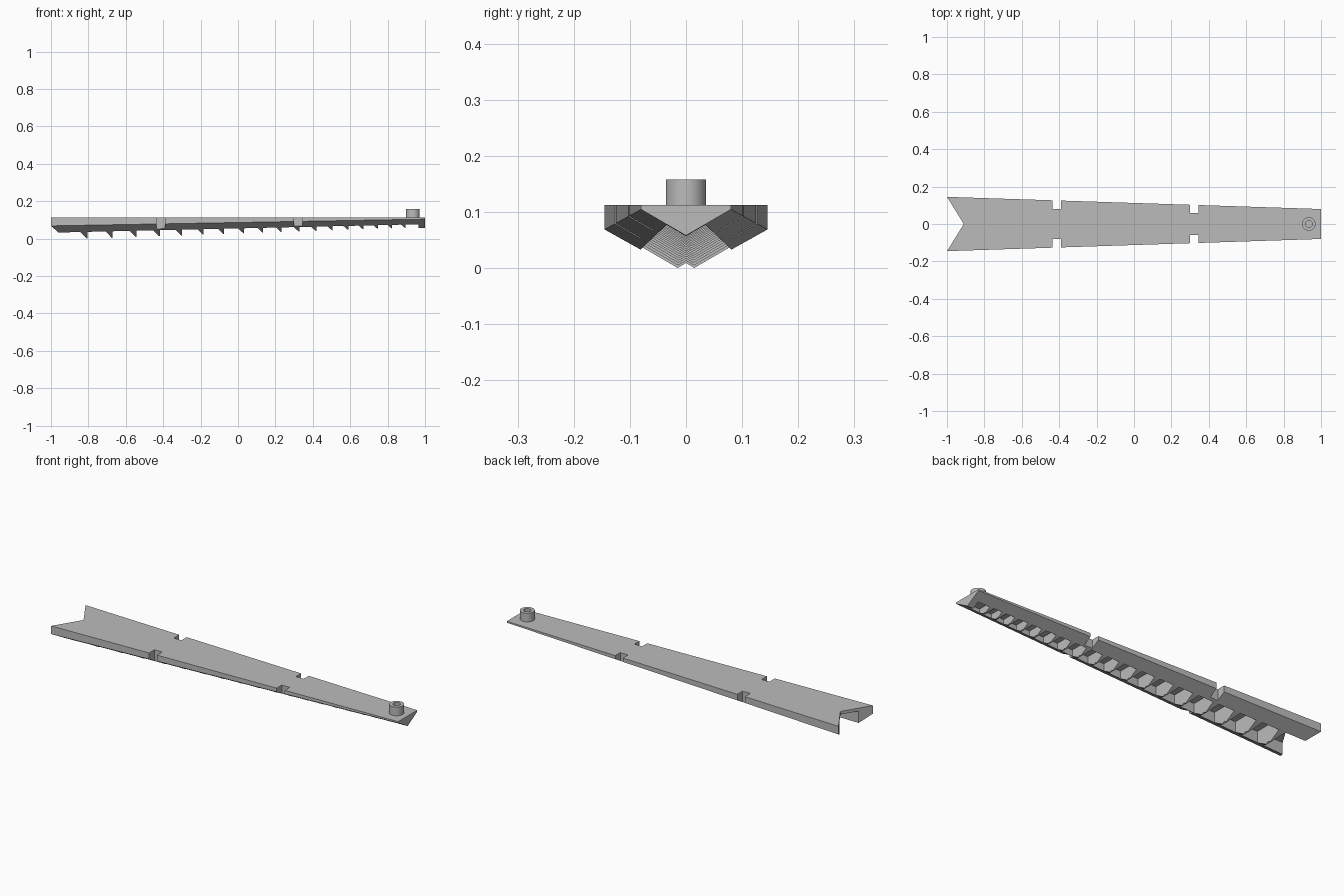
import bpy, bmesh, math

if "Cube" in bpy.data.objects:
    bpy.data.objects.remove(bpy.data.objects["Cube"])

GREY = (0.5, 0.5, 0.5, 1)
grey = bpy.data.materials.new("plain grey")
grey.use_nodes = True
grey.diffuse_color = GREY
grey.node_tree.nodes["Principled BSDF"].inputs["Base Color"].default_value = GREY

TOP, CEILING, SLOPE = 0.112, 0.096, 0.58


def taper(x, start, end):
    return start + (end - start) * (x + 1) / 2


def half_width(x):
    return taper(x, 0.145, 0.08)


def slot_width(x):
    return taper(x, 0.082, 0.034)


def keel(x, y):
    """Height of the V-shaped underside."""
    return taper(x, -0.0155, 0.058) + SLOPE * abs(y)


def loft(name, a, b):
    """Solid between two matching rings of points."""
    bm = bmesh.new()
    ra, rb = [bm.verts.new(p) for p in a], [bm.verts.new(p) for p in b]
    n = len(ra)
    bm.faces.new(ra)
    bm.faces.new(rb[::-1])
    for i in range(n):
        j = (i + 1) % n
        bm.faces.new((ra[i], rb[i], rb[j], ra[j]))
    bmesh.ops.recalc_face_normals(bm, faces=bm.faces)
    mesh = bpy.data.meshes.new(name)
    bm.to_mesh(mesh)
    bm.free()
    mesh.materials.append(grey)
    ob = bpy.data.objects.new(name, mesh)
    bpy.context.collection.objects.link(ob)
    return ob


def prism(name, outline, low, high):
    return loft(name, [(x, y, low) for x, y in outline],
                [(x, y, high) for x, y in outline])


def cut(target, cutters):
    for c in cutters:
        m = target.modifiers.new("cut", "BOOLEAN")
        m.operation, m.solver, m.object = "DIFFERENCE", "EXACT", c
    bpy.context.view_layer.update()
    graph = bpy.context.evaluated_depsgraph_get()
    mesh = bpy.data.meshes.new_from_object(target.evaluated_get(graph))
    target.modifiers.clear()
    target.data = mesh
    for c in cutters:
        bpy.data.objects.remove(c)


# Tapered body with a flat top, short side walls and V underside
def body_ring(x):
    w = half_width(x)
    return [(x, -w, TOP), (x, -w, keel(x, w)), (x, 0, keel(x, 0)),
            (x, w, keel(x, w)), (x, w, TOP)]


body = loft("body", body_ring(-1), body_ring(1))


# Long slot underneath, swallowtail end and two pairs of edge notches
def slot_ring(x):
    w = slot_width(x)
    return [(x, -w, -0.1), (x, w, -0.1), (x, w, CEILING), (x, -w, CEILING)]


cutters = [loft("slot_cutter", slot_ring(-1.1), slot_ring(0.965)),
           prism("tail_cutter", [(-1.0558, -0.235), (-0.91, 0), (-1.0558, 0.235)], -0.2, 0.3)]
for x0, x1, depth in ((-0.435, -0.39, 0.081), (0.3, 0.346, 0.059)):
    for s in (-1, 1):
        box = [(x0, s * depth), (x1, s * depth), (x1, s * 0.3), (x0, s * 0.3)]
        cutters.append(prism("notch_cutter", box, -0.2, 0.3))
cut(body, cutters)

# Row of ramped teeth inside the slot, closer together toward the narrow end
x, step = -0.805, 0.134
tooth = 0
while x < 0.95:
    tooth += 1
    w = slot_width(x) + 0.001
    nick = slot_width(x) * 0.19
    top = CEILING + 0.004
    tip = keel(x, nick)
    half = [(w, top), (w, keel(x, w)), (nick, tip)]
    section = half + [(0, tip + nick * 0.6)] + [(-y, z) for y, z in half[::-1]]
    run = step * 0.72
    front = [(x, y, z) for y, z in section]
    back = [(x - 0.004 - run * (z - tip) / (top - tip), y, z) for y, z in section]
    loft(f"tooth_{tooth}", front, back)
    x += step
    step *= 0.962


# Round hollow boss on top of the narrow end
def disc(radius):
    angles = [math.tau * i / 48 for i in range(48)]
    return [(0.935 + radius * math.cos(a), radius * math.sin(a)) for a in angles]


boss = prism("boss", disc(0.036), TOP - 0.004, 0.158)
cut(boss, [prism("hole_cutter", disc(0.018), TOP + 0.002, 0.2)])
bpy.ops.object.select_all(action="DESELECT")
boss.select_set(True)
bpy.context.view_layer.objects.active = boss
bpy.ops.object.shade_smooth_by_angle(angle=math.radians(30))
